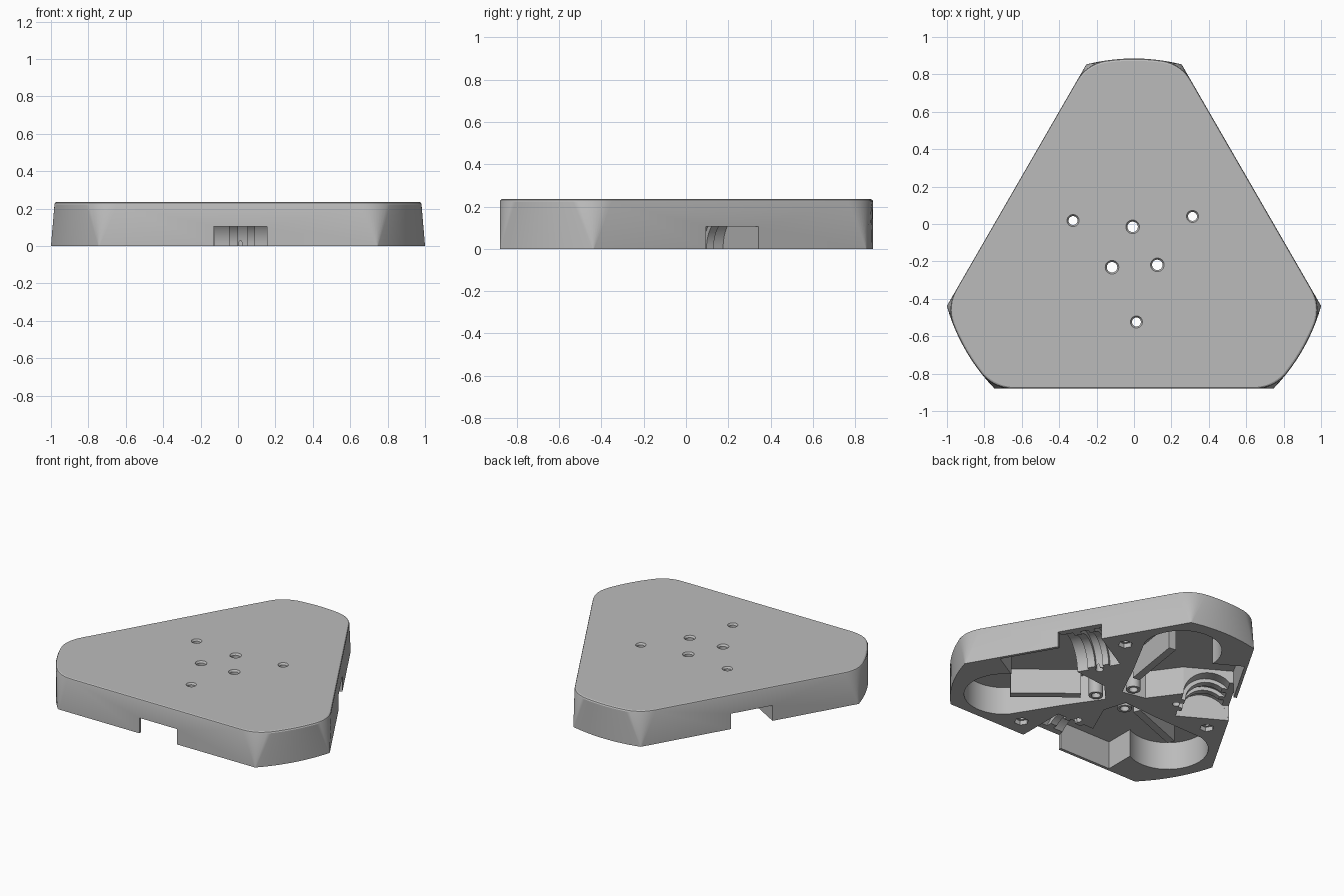
import bpy, bmesh, math
from mathutils import Vector, Matrix

cube = bpy.data.objects.get("Cube")
if cube:
    bpy.data.objects.remove(cube, do_unlink=True)

CY = -0.155           # centre of the three-fold symmetry
R, D, H = 1.04, 0.725, 0.235
CEIL = 0.19           # ceiling of the hollow underside
THIRD = math.radians(120)

grey = bpy.data.materials.new("plain_grey")
grey.use_nodes = True
grey.diffuse_color = (0.5, 0.5, 0.5, 1)
grey.node_tree.nodes["Principled BSDF"].inputs["Base Color"].default_value = (0.5, 0.5, 0.5, 1)


def make(name, bm):
    bmesh.ops.recalc_face_normals(bm, faces=bm.faces)
    mesh = bpy.data.meshes.new(name)
    bm.to_mesh(mesh)
    bm.free()
    mesh.materials.append(grey)
    ob = bpy.data.objects.new(name, mesh)
    bpy.context.collection.objects.link(ob)
    return ob


def loft(name, rings):
    bm = bmesh.new()
    loops = [[bm.verts.new(p) for p in ring] for ring in rings]
    for a, b in zip(loops, loops[1:]):
        for i in range(len(a)):
            j = (i + 1) % len(a)
            bm.faces.new((a[i], a[j], b[j], b[i]))
    bm.faces.new(loops[0][::-1])
    bm.faces.new(loops[-1])
    return make(name, bm)


def prism(name, pts, z0, z1):
    return loft(name, [[(x, y, z) for x, y in pts] for z in (z0, z1)])


def circle(x, y, r, n=24):
    return [(x + r * math.cos(math.tau * i / n), y + r * math.sin(math.tau * i / n))
            for i in range(n)]


def rect(x0, x1, y0, y1):
    return [(x0, y0), (x1, y0), (x1, y1), (x0, y1)]


def polar(r, deg):
    return r * math.cos(math.radians(deg)), r * math.sin(math.radians(deg))


def outline(fillet, scale, z):
    """Three straight sides and three arc corners, softened by the fillet."""
    half = math.acos(D / R)
    pts = []
    for k in range(3):
        side = k * THIRD - math.pi / 2
        a0, a1 = side + half, side + THIRD - half
        on_arc = lambda a: Vector((R * math.cos(a), R * math.sin(a)))
        t = Vector((-math.sin(side), math.cos(side)))
        t2 = Vector((-math.sin(side + THIRD), math.cos(side + THIRD)))
        v0, v1 = on_arc(a0), on_arc(a1)
        bend = lambda p, c, q: [p * (1 - s) ** 2 + c * 2 * s * (1 - s) + q * s * s
                                for s in (i / 8 for i in range(9))]
        b0, b1 = a0 + fillet / R, a1 - fillet / R
        pts += bend(v0 - t * fillet, v0, on_arc(b0))
        pts += [on_arc(b0 + (b1 - b0) * i / 12) for i in range(1, 12)]
        pts += bend(on_arc(b1), v1, v1 + t2 * fillet)
    return [(p.x * scale, p.y * scale, z) for p in pts]


body = loft("base_plate", [outline(0.004, 1, 0), outline(0.1, 1, H - 0.012),
                           outline(0.1, 0.996, H - 0.004), outline(0.1, 0.988, H)])


def combine(tool, operation, k):
    """Turn the tool to side k and apply it to the base plate."""
    tool.data.transform(Matrix.Rotation(k * THIRD, 4, "Z"))
    tool.hide_render = True
    mod = body.modifiers.new("shape", "BOOLEAN")
    mod.operation, mod.object, mod.solver = operation, tool, "EXACT"
    bpy.context.view_layer.objects.active = body
    bpy.ops.object.modifier_apply(modifier=mod.name)
    bpy.data.objects.remove(tool, do_unlink=True)


def groove(t0, t1, r):
    """Wheel groove: a cylinder lying parallel to the side."""
    rings = [[(t, -0.555 + y, z) for y, z in circle(0, 0, r, 48)] for t in (t0, t1)]
    return loft("wheel_groove", rings)


# Round-ended corner pocket, running in to the hub
arc = [(0.57 + x, -0.415 + y) for x, y in (polar(0.25, 225 + 195 * i / 24) for i in range(25))]
pocket = arc + [(0.411, 0.087), (0.16, 0.06), (0.05, -0.06), (0.2, -0.28)]

for k in range(3):
    combine(prism("corner_pocket", pocket, -0.1, CEIL), "DIFFERENCE", k)
    combine(prism("motor_pocket", rect(-0.52, -0.125, -0.705, -0.39), -0.1, CEIL), "DIFFERENCE", k)
    combine(prism("side_notch", rect(-0.13, 0.155, -0.8, -0.56), -0.1, 0.105), "DIFFERENCE", k)
    # Stepped grooves leave arched ribs
    edges = (-0.13, -0.05, 0.0, 0.05, 0.09, 0.155)
    for i in range(5):
        combine(groove(edges[i], edges[i + 1] + 0.001, 0.14 if i % 2 else 0.165), "DIFFERENCE", k)

for k in range(3):
    # Post round the inner screw hole, and a standing wall beside the motor
    px, py = polar(0.14, -27)
    combine(prism("screw_post", circle(px, py, 0.045), 0, CEIL + 0.02), "UNION", k)
    wall = [(0.19, -0.13), (0.16, -0.17), (0.5, -0.445), (0.53, -0.405)]
    combine(prism("motor_wall", wall, 0.02, CEIL + 0.02), "UNION", k)

for k in range(3):
    # Chamfered through holes
    for r, angle, size in ((0.14, -27, 0.028), (0.369, -88, 0.024)):
        x, y = polar(r, angle)
        rings = [[(a, b, z) for a, b in circle(x, y, q)]
                 for z, q in ((-0.1, size), (H - 0.012, size), (H + 0.002, size + 0.01))]
        combine(loft("screw_hole", rings), "DIFFERENCE", k)
    # Hexagonal nut recess with a smaller bore
    x, y = polar(0.665, -66)
    combine(prism("nut_recess", circle(x, y, 0.045, 6), -0.1, 0.03), "DIFFERENCE", k)
    combine(prism("nut_bore", circle(x, y, 0.025), -0.1, 0.15), "DIFFERENCE", k)

body.data.transform(Matrix.Translation((0, CY, 0)))
bpy.ops.object.select_all(action="DESELECT")
body.select_set(True)
bpy.context.view_layer.objects.active = body
bpy.ops.object.shade_smooth_by_angle(angle=math.radians(25))
